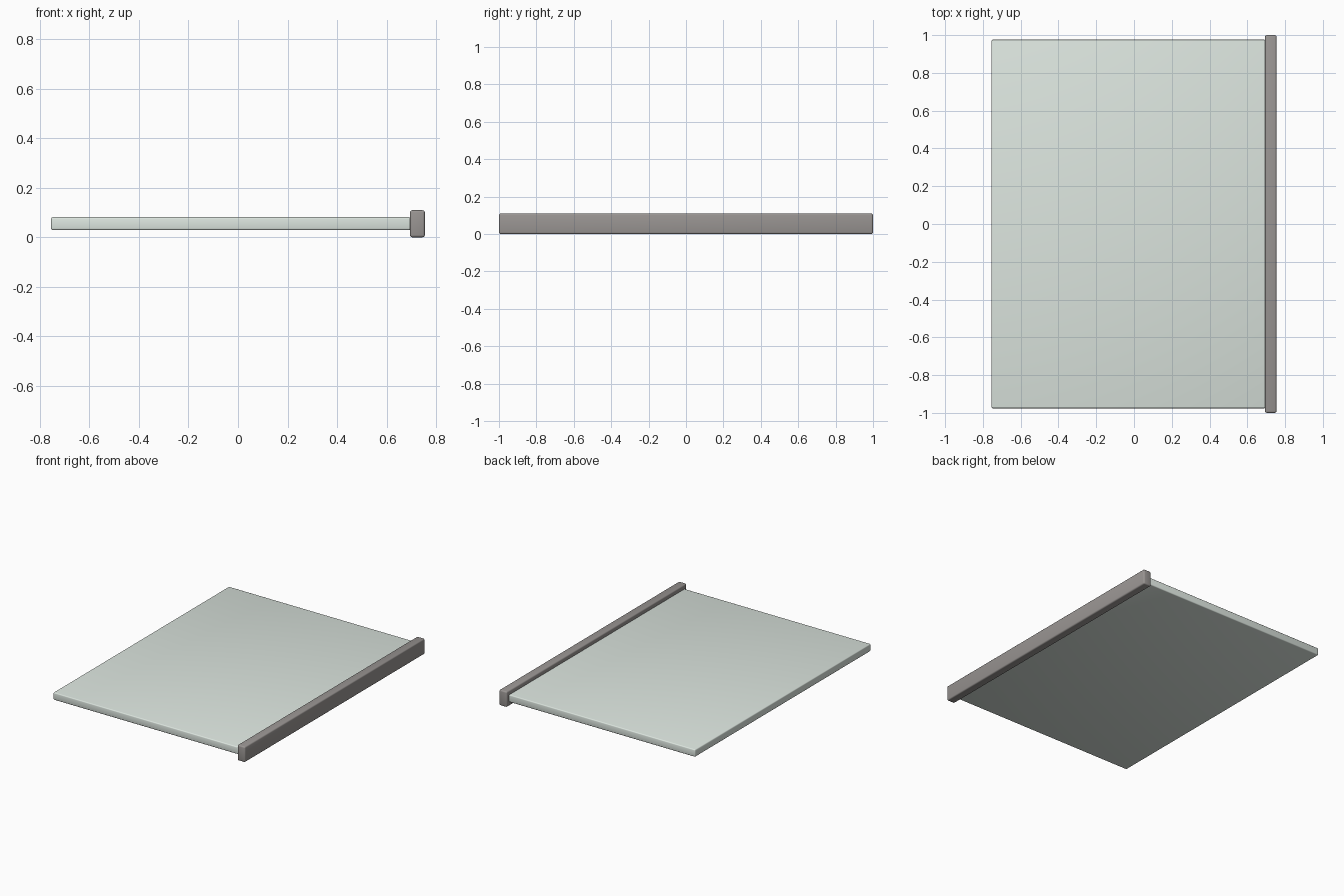
import bpy

if "Cube" in bpy.data.objects:
    bpy.data.objects.remove(bpy.data.objects["Cube"])


def rounded_box(name, lo, hi, bevel, color):
    """Box between two corners with softened edges."""
    size = [b - a for a, b in zip(lo, hi)]
    mid = [(a + b) / 2 for a, b in zip(lo, hi)]
    bpy.ops.mesh.primitive_cube_add(size=1, location=mid)
    ob = bpy.context.object
    ob.name = name
    ob.scale = size
    bpy.ops.object.transform_apply(location=False, rotation=False, scale=True)
    mod = ob.modifiers.new("soft_edges", "BEVEL")
    mod.width = bevel
    mod.segments = 3
    bpy.ops.object.modifier_apply(modifier=mod.name)
    bpy.ops.object.shade_smooth_by_angle()
    mat = bpy.data.materials.new(name + "_material")
    mat.diffuse_color = color
    mat.use_nodes = True
    mat.node_tree.nodes["Principled BSDF"].inputs["Base Color"].default_value = mat.diffuse_color
    ob.data.materials.append(mat)
    return ob


# Pale green glass shelf
rounded_box("glass_panel", (-0.754, -0.976, 0.029), (0.696, 0.976, 0.081),
            0.007, (0.72, 0.79, 0.74, 1))

# Grey-brown edge rail, slightly longer and taller than the glass
rounded_box("edge_rail", (0.694, -1.0, 0.0), (0.754, 1.0, 0.109),
            0.009, (0.32, 0.30, 0.29, 1))
